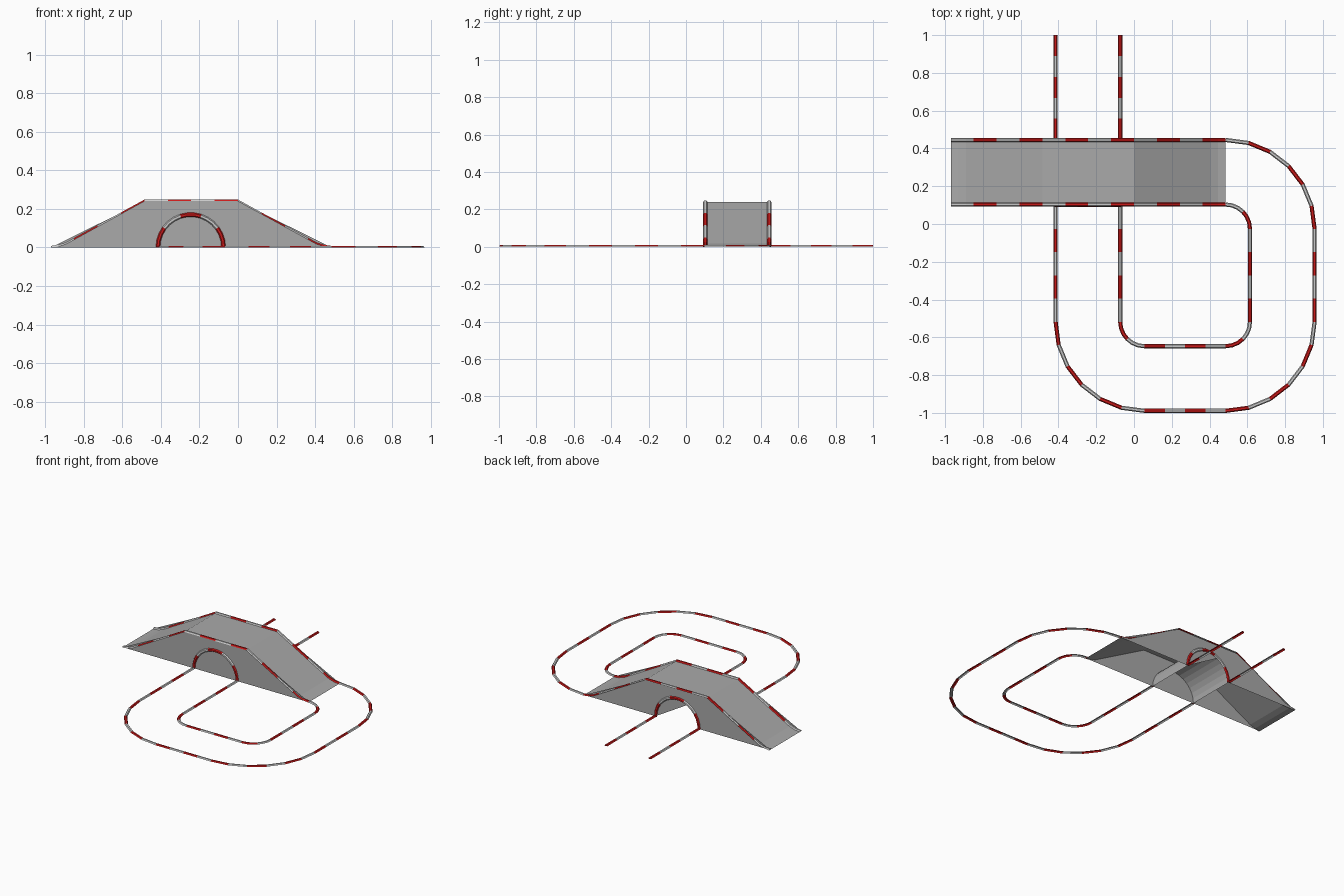
import bpy, bmesh
from math import sin, cos, pi, radians
from mathutils import Vector

if "Cube" in bpy.data.objects:
    bpy.data.objects.remove(bpy.data.objects["Cube"])


def material(name, rgb):
    m = bpy.data.materials.new(name)
    m.diffuse_color = (*rgb, 1)
    m.use_nodes = True
    m.node_tree.nodes["Principled BSDF"].inputs["Base Color"].default_value = m.diffuse_color
    return m


RED = material("red_paint", (0.62, 0.01, 0.01))
PALE = material("pale_paint", (0.72, 0.72, 0.72))
ROAD = material("asphalt", (0.4, 0.4, 0.4))


def finish(bm, name, mats):
    me = bpy.data.meshes.new(name)
    bm.to_mesh(me)
    bm.free()
    for m in mats:
        me.materials.append(m)
    ob = bpy.data.objects.new(name, me)
    bpy.context.collection.objects.link(ob)
    return ob


# Striped kerb: low rounded section swept along points, one paint per segment
def kerb(name, pts, paints, up=(0, 0, 1), w=0.011, h=0.008):
    up = Vector(up)
    pts = [Vector(p) for p in pts]
    bm = bmesh.new()
    rings = []
    for i, p in enumerate(pts):
        t = (pts[min(i + 1, len(pts) - 1)] - pts[max(i - 1, 0)]).normalized()
        side = t.cross(up).normalized()
        rings.append([bm.verts.new(p + side * w * s + up * h * k)
                      for s, k in ((-1, 0), (-0.5, 1), (0.5, 1), (1, 0))])
    for a, b, paint in zip(rings, rings[1:], paints):
        for j in range(3):
            bm.faces.new((a[j], a[j + 1], b[j + 1], b[j])).material_index = paint
    bm.faces.new(rings[0][::-1]).material_index = paints[0]
    bm.faces.new(rings[-1]).material_index = paints[-1]
    return finish(bm, name, (RED, PALE))


# Path helpers: extend points with alternating stripes, red first
def straight(pts, paints, end, n):
    a, b = Vector(pts[-1]), Vector(end)
    for i in range(n):
        pts.append(a.lerp(b, (i + 1) / n))
        paints.append(i % 2)


def corner(pts, paints, centre, r, start, stripes):
    for i in range(6):
        a = radians(start + 15 * (i + 1))
        pts.append(Vector((centre[0] + r * cos(a), centre[1] + r * sin(a), 0)))
        paints.append(i * stripes // 6 % 2)


# Bridge dimensions
Y0, Y1 = 0.098, 0.447
RAILS = {"front": 0.103, "back": 0.445}
CX, R, ARC = -0.245, 0.17, 15
RAMP = [(-0.97, 0), (-0.93, 0.005), (-0.89, 0.018), (-0.485, 0.24),
        (0, 0.24), (0.405, 0.018), (0.445, 0.005), (0.485, 0)]
arch = [(CX + R * cos(pi * i / ARC), R * sin(pi * i / ARC)) for i in range(ARC + 1)]

# Bridge: open-bottomed shell with ramps, side walls and arched tunnel
bm = bmesh.new()
outline = RAMP + arch
front = [bm.verts.new((x, Y0, z)) for x, z in outline]
back = [bm.verts.new((x, Y1, z)) for x, z in outline]
bm.faces.new(front[::-1])
bm.faces.new(back)
for i in range(len(outline) - 1):
    if i != len(RAMP) - 1:
        bm.faces.new((front[i], front[i + 1], back[i + 1], back[i]))
bmesh.ops.triangulate(bm, faces=[f for f in bm.faces if len(f.verts) > 4])
finish(bm, "bridge", (ROAD,))


def ramp_z(x):
    for (xa, za), (xb, zb) in zip(RAMP, RAMP[1:]):
        if x <= xb + 1e-6:
            return za + (zb - za) * (x - xa) / (xb - xa)
    return 0


# Bridge kerbs: twelve stripes following the ramp profile
STEP = 1.455 / 12
stops = {round(0.485 - STEP * i, 4) for i in range(13)} | {p[0] for p in RAMP}
xs = sorted(stops, reverse=True)
paints = [int((0.485 - (a + b) / 2) / STEP) % 2 for a, b in zip(xs, xs[1:])]
for side, y in RAILS.items():
    kerb(side + "_bridge_kerb", [(x, y, ramp_z(x)) for x in xs], paints)

# Arch trims: five stripes around each tunnel mouth
for side, y, d in (("front", Y0, -1), ("back", Y1, 1)):
    kerb(side + "_arch_trim", [(x, y, z) for x, z in arch],
         [i // 3 % 2 for i in range(ARC)], up=(0, d, 0))

# Ground kerbs: loop from the tunnel round to the bridge, plus the rear lane
XR, XL, YT, YB = 0.485, 0.056, -0.026, -0.518
for name, r, stripes in (("outer", 0.471, 6), ("inner", 0.129, 2)):
    x = XL - r
    pts, paints = [(x, Y0, 0), (x, YT, 0)], [1]
    straight(pts, paints, (x, YB, 0), 4)
    corner(pts, paints, (XL, YB), r, 180, stripes)
    straight(pts, paints, (XR, YB - r, 0), 4)
    corner(pts, paints, (XR, YB), r, 270, stripes)
    straight(pts, paints, (XR + r, YT, 0), 4)
    corner(pts, paints, (XR, YT), r, 0, stripes)
    kerb(name + "_loop_kerb", pts, paints)

    pts, paints = [(x, 1, 0)], []
    straight(pts, paints, (x, Y1, 0), 5)
    kerb(name + "_rear_kerb", pts, paints)
